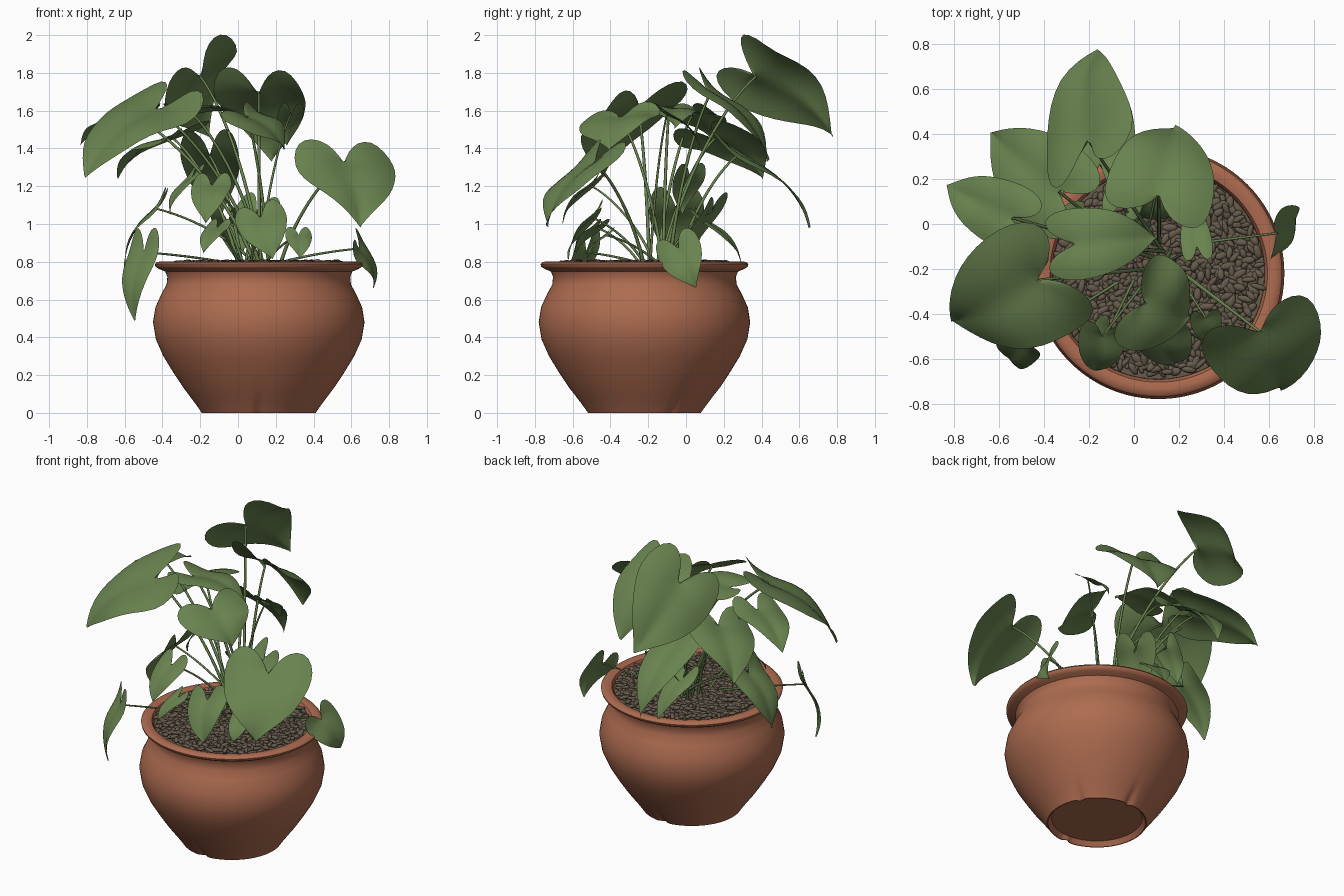
import bpy, bmesh, math, random
from mathutils import Vector, Matrix

if "Cube" in bpy.data.objects:
    bpy.data.objects.remove(bpy.data.objects["Cube"])

random.seed(4)
CX, CY = 0.11, -0.22          # pot axis


def material(name, rgb):
    m = bpy.data.materials.new(name)
    m.diffuse_color = (*rgb, 1)
    m.use_nodes = True
    m.node_tree.nodes["Principled BSDF"].inputs["Base Color"].default_value = m.diffuse_color
    return m


CLAY = material("terracotta", (0.42, 0.148, 0.08))
STONE = material("brown gravel", (0.135, 0.104, 0.072))
LEAF = material("leaf green", (0.14, 0.225, 0.078))


def finish(name, bm, mat, smooth=True):
    me = bpy.data.meshes.new(name)
    bm.to_mesh(me)
    bm.free()
    me.materials.append(mat)
    for p in me.polygons:
        p.use_smooth = smooth
    ob = bpy.data.objects.new(name, me)
    bpy.context.collection.objects.link(ob)
    return ob


# Pot: turned profile with a few tapering grooves around the foot
def make_pot():
    profile = [(0.0, 0.03), (0.275, 0.03), (0.296, 0.0), (0.302, 0.0), (0.315, 0.02),
               (0.34, 0.055), (0.37, 0.095), (0.40, 0.135), (0.45, 0.21), (0.505, 0.3),
               (0.545, 0.39), (0.56, 0.48), (0.547, 0.56), (0.515, 0.63), (0.488, 0.68),
               (0.484, 0.72), (0.495, 0.748), (0.528, 0.762), (0.547, 0.774), (0.55, 0.787),
               (0.54, 0.799), (0.51, 0.802), (0.485, 0.795), (0.473, 0.77), (0.468, 0.7)]
    n = 120
    grooves = (30, 90, 270)
    bm = bmesh.new()
    rings = []
    for r, z in profile:
        ring = []
        for i in range(n):
            deg = 360 * i / n
            a = math.radians(deg)
            off = min(abs(deg - g) for g in grooves)
            taper = max(0, 1 - z / 0.135)
            groove = 0.022 * taper * max(0, 1 - off / (2 + 5 * taper)) if r > 0.29 else 0
            q = r - groove
            ring.append(bm.verts.new((CX + q * math.cos(a), CY + q * math.sin(a), z)))
        rings.append(ring)
    for lo, hi in zip(rings, rings[1:]):
        for i in range(n):
            j = (i + 1) % n
            bm.faces.new((lo[i], lo[j], hi[j], hi[i]))
    bmesh.ops.remove_doubles(bm, verts=bm.verts, dist=1e-5)
    bmesh.ops.recalc_face_normals(bm, faces=bm.faces)
    ob = finish("pot", bm, CLAY)
    bpy.context.view_layer.objects.active = ob
    ob.select_set(True)
    bpy.ops.object.shade_smooth_by_angle(angle=math.radians(45))
    ob.select_set(False)


# Soil disc and a bed of elongated pebbles
def make_soil():
    bm = bmesh.new()
    bmesh.ops.create_circle(bm, cap_ends=True, segments=64, radius=0.472,
                            matrix=Matrix.Translation((CX, CY, 0.775)))
    finish("soil", bm, STONE, False)
    bm = bmesh.new()
    count = 1000
    for i in range(count):
        r = 0.45 * math.sqrt((i + 0.5) / count) + random.uniform(-0.008, 0.008)
        a = i * 2.39996
        place = Matrix.Translation((CX + r * math.cos(a), CY + r * math.sin(a),
                                    random.uniform(0.777, 0.799)))
        turn = Matrix.Rotation(random.uniform(0, 6.28), 4, 'Z') @ \
            Matrix.Rotation(random.uniform(-0.3, 0.3), 4, 'Y')
        size = Matrix.Diagonal((random.uniform(0.022, 0.038), random.uniform(0.012, 0.019),
                                random.uniform(0.009, 0.013), 1))
        bmesh.ops.create_icosphere(bm, subdivisions=2, radius=1, matrix=place @ turn @ size)
    finish("gravel", bm, STONE)


# Heart outline (side, along) for one half, with matching midrib positions
OUTLINE = [(0, 0), (0.08, -0.19), (0.2, -0.35), (0.36, -0.39), (0.48, -0.23), (0.515, 0.03),
           (0.48, 0.28), (0.4, 0.52), (0.27, 0.73), (0.115, 0.9), (0, 1.03)]
MIDRIB = [0, 0, 0, 0.01, 0.04, 0.13, 0.3, 0.5, 0.7, 0.88, 1.03]
ACROSS = [0, 0.25, 0.5, 0.75, 1]


def make_leaf(name, base, tip, width, roll):
    base, tip = Vector(base), Vector(tip)
    d = tip - base
    length = d.length
    d.normalize()
    side = Matrix.Rotation(math.radians(-roll), 3, d) @ d.cross(Vector((0, 0, 1))).normalized()
    up = side.cross(d)
    phase = random.uniform(0, 6.28)
    bm = bmesh.new()
    for sgn in (-1, 1):
        rows = []
        for (s, a), m in zip(OUTLINE, MIDRIB):
            row = []
            for v in ACROSS:
                x, y = sgn * s * v, m + (a - m) * v
                lift = 0.5 * max(0, y) * (1 - y) * length          # arch along the midrib
                lift += 0.32 * abs(x) * width - 0.75 * x * x * width  # shallow V with drooping rim
                lift += 0.03 * width * v * math.sin(7 * y + phase + sgn)
                row.append(bm.verts.new(base + side * x * width + d * y * length + up * lift))
            rows.append(row)
        for r0, r1 in zip(rows, rows[1:]):
            for k in range(len(ACROSS) - 1):
                quad = (r0[k], r0[k + 1], r1[k + 1], r1[k])
                bm.faces.new(quad if sgn < 0 else quad[::-1])
    bmesh.ops.remove_doubles(bm, verts=bm.verts, dist=1e-4)
    bmesh.ops.dissolve_degenerate(bm, edges=bm.edges, dist=1e-5)
    bmesh.ops.recalc_face_normals(bm, faces=bm.faces)
    ob = finish(name, bm, LEAF)
    # round off the outline
    sub = ob.modifiers.new("smooth outline", 'SUBSURF')
    sub.levels = sub.render_levels = 1


# Stem: arching bezier tube from the crown to the leaf base
def make_stem(name, end, radius):
    end = Vector(end)
    start = Vector((0.10 + random.uniform(-0.08, 0.1), -0.14 + random.uniform(-0.07, 0.07), 0.76))
    start += Vector((end.x - start.x, end.y - start.y, 0)) * 0.1
    cu = bpy.data.curves.new(name, 'CURVE')
    cu.dimensions = '3D'
    cu.bevel_depth = radius
    cu.bevel_resolution = 2
    cu.resolution_u = 14
    sp = cu.splines.new('BEZIER')
    sp.bezier_points.add(1)
    p, q = sp.bezier_points
    for b in (p, q):
        b.handle_left_type = b.handle_right_type = 'FREE'
    span = end - start
    flat = Vector((span.x, span.y, 0))
    p.co = p.handle_left = start
    p.handle_right = start + flat * 0.22 + Vector((0, 0, span.z * 0.5))
    q.co = q.handle_right = end
    q.handle_left = end - flat * 0.3 - Vector((0, 0, span.z * 0.12))
    p.radius, q.radius = 1.1, 0.7
    cu.materials.append(LEAF)
    ob = bpy.data.objects.new(name, cu)
    bpy.context.collection.objects.link(ob)


# Each leaf: base point, tip point, width, roll in degrees
LARGE_LEAVES = [
    ((-0.20, 0.37, 1.78), (-0.17, 0.77, 1.48), 0.51, 46),
    ((0.11, 0.13, 1.69), (0.18, 0.43, 1.35), 0.48, 0),
    ((-0.34, 0.15, 1.45), (-0.63, 0.40, 1.25), 0.42, 12),
    ((-0.15, 0.27, 1.36), (-0.12, 0.65, 1.00), 0.31, 0),
    ((-0.55, 0.03, 1.57), (-0.83, 0.17, 1.43), 0.30, 5),
    ((-0.43, -0.25, 1.60), (-0.80, -0.43, 1.26), 0.57, 14),
    ((0.56, -0.48, 1.32), (0.65, -0.73, 1.00), 0.54, 0),
    ((-0.26, -0.09, 1.60), (0.09, -0.06, 1.52), 0.32, 5),
    ((0.05, -0.35, 1.56), (0.24, -0.41, 1.40), 0.45, -10),
]
SMALL_LEAVES = [
    ((-0.14, -0.50, 1.20), (-0.17, -0.65, 1.01), 0.21, 0),
    ((-0.50, -0.53, 0.85), (-0.55, -0.59, 0.50), 0.20, 0),
    ((0.64, -0.04, 0.87), (0.72, 0.05, 0.67), 0.24, -60),
    ((-0.43, -0.05, 1.08), (-0.60, -0.05, 0.78), 0.29, 0),
    ((0.12, -0.49, 1.03), (0.18, -0.62, 0.82), 0.27, -25),
    ((0.32, -0.42, 0.94), (0.33, -0.52, 0.82), 0.14, 0),
    ((0.10, 0.14, 1.07), (0.00, 0.05, 0.84), 0.25, 20),
    ((-0.05, 0.10, 1.01), (0.00, 0.29, 0.80), 0.18, 0),
    ((0.28, -0.10, 1.58), (0.26, 0.07, 1.42), 0.14, 0),
    ((-0.11, -0.47, 0.98), (-0.18, -0.58, 0.85), 0.14, 0),
    ((-0.24, 0.02, 1.25), (-0.36, -0.02, 1.06), 0.17, 0),
]

make_pot()
make_soil()
for kind, leaves, thick in (("large", LARGE_LEAVES, 0.009), ("small", SMALL_LEAVES, 0.007)):
    for i, (base, tip, width, roll) in enumerate(leaves, 1):
        make_leaf(f"{kind}_leaf_{i}", base, tip, width, roll)
        make_stem(f"{kind}_stem_{i}", base, thick)
